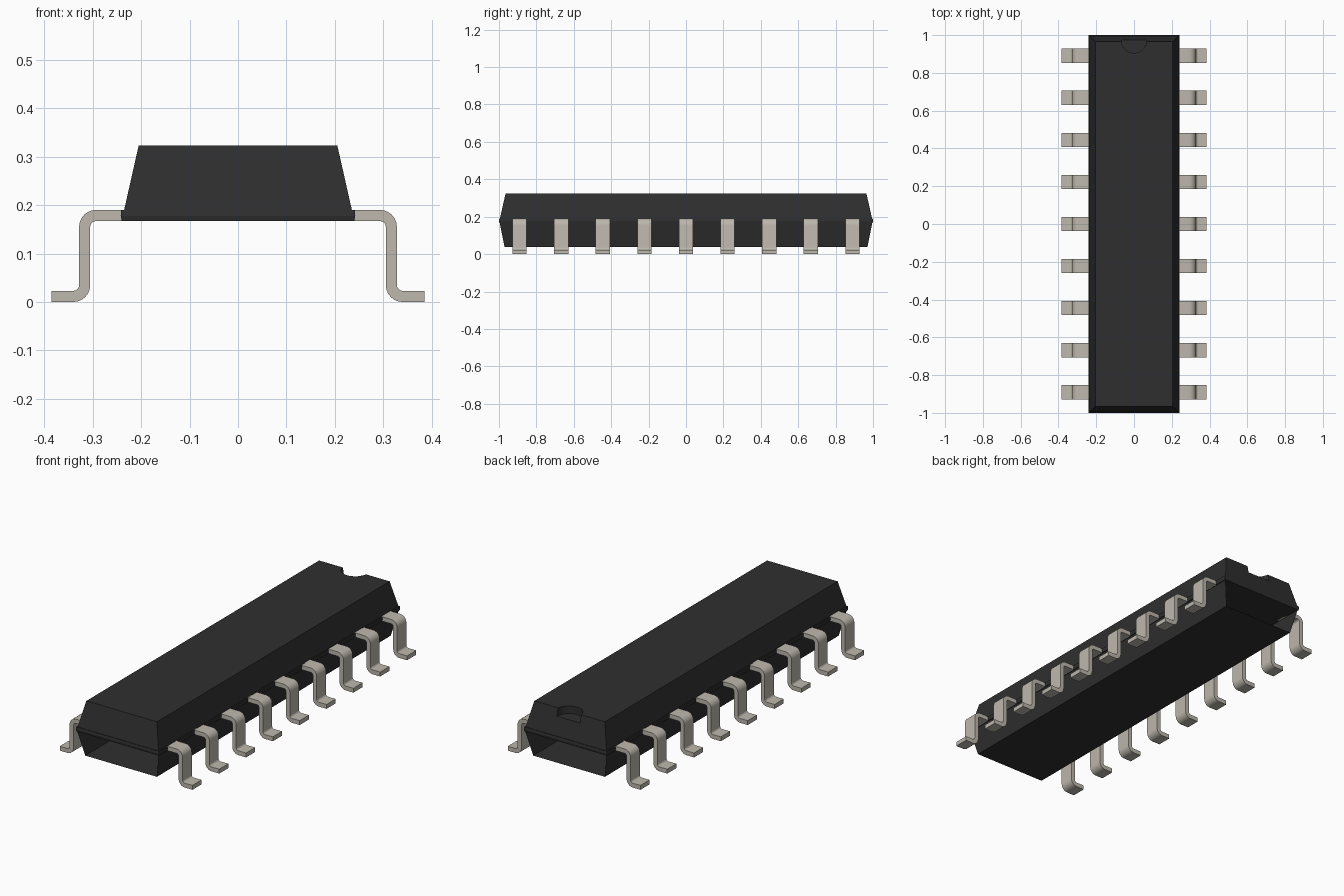
import bpy, bmesh, math

cube = bpy.data.objects.get("Cube")
if cube:
    bpy.data.objects.remove(cube)


def material(name, colour):
    m = bpy.data.materials.new(name)
    m.use_nodes = True
    m.diffuse_color = colour
    m.node_tree.nodes["Principled BSDF"].inputs["Base Color"].default_value = colour
    return m


black = material("black plastic", (0.028, 0.028, 0.028, 1))
metal = material("pale metal", (0.51, 0.48, 0.42, 1))


def finish(name, bm, mat):
    mesh = bpy.data.meshes.new(name)
    bm.to_mesh(mesh)
    bm.free()
    mesh.materials.append(mat)
    ob = bpy.data.objects.new(name, mesh)
    bpy.context.collection.objects.link(ob)
    return ob


def activate(ob):
    bpy.ops.object.select_all(action='DESELECT')
    ob.select_set(True)
    bpy.context.view_layer.objects.active = ob


def loft(name, sections, closed):
    """Stack of rectangles (half width, half length, height), lowest first."""
    bm = bmesh.new()
    rings = [[bm.verts.new((sx * w, sy * l, z))
              for sx, sy in ((-1, -1), (1, -1), (1, 1), (-1, 1))]
             for w, l, z in sections]
    for a, b in zip(rings, rings[1:]):
        for i in range(4):
            # Sides 0 and 2 are the short ends, left out on an open shell
            if closed or i % 2:
                j = (i + 1) % 4
                bm.faces.new((a[i], a[j], b[j], b[i]))
    bm.faces.new(rings[0][::-1])
    if closed:
        bm.faces.new(rings[-1])
    return finish(name, bm, black)


# Upper body with its parting band
upper = loft("upper_body", [(0.240, 0.998, 0.167), (0.242, 1.0, 0.178),
                            (0.241, 0.998, 0.19), (0.235, 0.995, 0.19),
                            (0.205, 0.965, 0.323)], True)

# Lower tray, open at both ends
loft("lower_body", [(0.208, 0.97, 0.037), (0.236, 0.996, 0.167)], False)

# Orientation notch at the back end
bm = bmesh.new()
bmesh.ops.create_cone(bm, cap_ends=True, segments=32, radius1=0.067, radius2=0.067, depth=0.1)
cutter = finish("notch_cutter", bm, black)
cutter.location = (0, 0.972, 0.333)
cutter.hide_render = True
mod = upper.modifiers.new("notch", 'BOOLEAN')
mod.operation = 'DIFFERENCE'
mod.solver = 'EXACT'
mod.object = cutter
activate(upper)
bpy.ops.object.modifier_apply(modifier="notch")
bpy.data.objects.remove(cutter)

# Pin cross-section: pairs of points on its two faces
THICK, INNER, OUTER, STEPS = 0.023, 0.012, 0.035, 6
TOP, HALF, COUNT, PITCH = 0.19, 0.038, 9, 0.2225


def bend(cx, cz, start, stop, r1, r2):
    pairs = []
    for k in range(STEPS + 1):
        t = math.radians(start + (stop - start) * k / STEPS)
        c, s = math.cos(t), math.sin(t)
        pairs.append(((cx + r1 * c, cz + r1 * s), (cx + r2 * c, cz + r2 * s)))
    return pairs


profile = [((0.225, TOP), (0.225, TOP - THICK))]
profile += bend(0.293, TOP - OUTER, 90, 0, OUTER, INNER)
profile += bend(0.340, OUTER, 180, 270, INNER, OUTER)
profile += [((0.385, THICK), (0.385, 0))]
outline = [p[0] for p in profile] + [p[1] for p in reversed(profile)]


def pin(name, side, y):
    bm = bmesh.new()
    near, far = [[bm.verts.new((side * x, y + d, z)) for x, z in outline]
                 for d in (-HALF, HALF)]
    n = len(outline)
    for i in range(n):
        j = (i + 1) % n
        bm.faces.new((near[i], near[j], far[j], far[i]))
    # Flanks as strips of quads
    for k in range(len(profile) - 1):
        for row in (near, far):
            bm.faces.new((row[k], row[k + 1], row[n - 2 - k], row[n - 1 - k]))
    bmesh.ops.recalc_face_normals(bm, faces=bm.faces)
    ob = finish(name, bm, metal)
    activate(ob)
    bpy.ops.object.shade_smooth_by_angle(angle=math.radians(35))


for side, label in ((1, "left"), (-1, "right")):
    for i in range(COUNT):
        pin(f"{label}_pin_{i + 1}", side, (i - (COUNT - 1) / 2) * PITCH)
